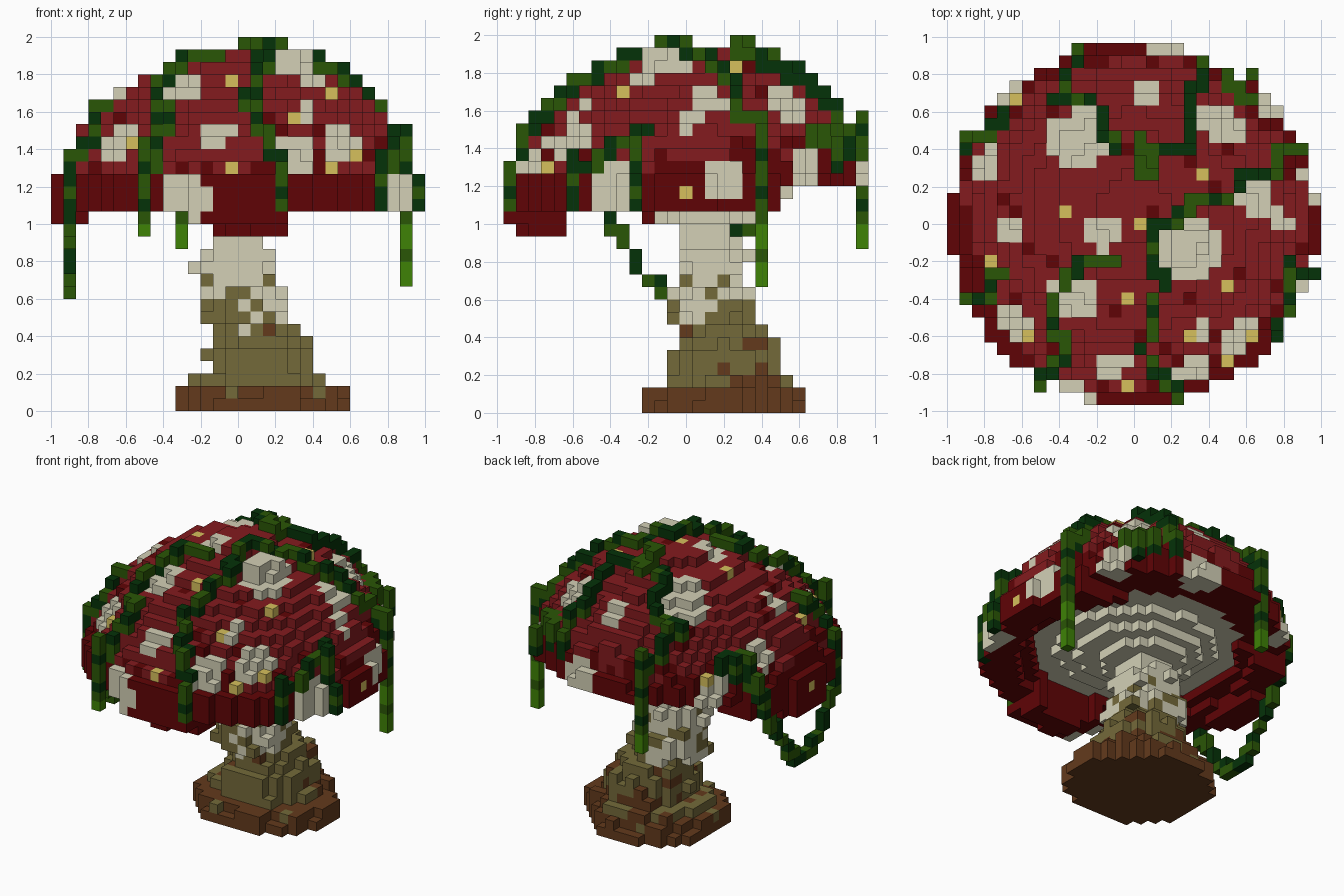
import bpy, bmesh, math, random
from mathutils import Vector

if "Cube" in bpy.data.objects:
    bpy.data.objects.remove(bpy.data.objects["Cube"])

random.seed(4)
S = 1 / 15                       # voxel size
NX, NY, NZ = 30, 29, 30


def srgb(r, g, b):
    return tuple(((c / 255 + 0.055) / 1.055) ** 2.4 if c > 10 else c / 3295 for c in (r, g, b)) + (1,)


COLOURS = {
    "red": srgb(131, 27, 30), "dark_red": srgb(96, 4, 6), "cream": srgb(211, 208, 182),
    "yellow": srgb(214, 192, 92), "dark_green": srgb(5, 50, 8), "mid_green": srgb(42, 86, 6),
    "bright_green": srgb(62, 130, 6), "olive": srgb(116, 106, 58), "brown": srgb(99, 58, 28),
}
NAMES = list(COLOURS)
MATS = []
for n, c in COLOURS.items():
    m = bpy.data.materials.new(n)
    m.diffuse_color = c
    m.use_nodes = True
    m.node_tree.nodes["Principled BSDF"].inputs["Base Color"].default_value = m.diffuse_color
    MATS.append(m)


def centre(v):
    return Vector((-NX / 2 + v[0] + .5, -NY / 2 + v[1] + .5, v[2] + .5)) * S


def voxel(x, y, z):
    return (min(NX - 1, max(0, math.floor(x / S + NX / 2))),
            min(NY - 1, max(0, math.floor(y / S + NY / 2))),
            min(NZ - 1, max(0, math.floor(z / S))))


DIRS = [(1, 0, 0), (-1, 0, 0), (0, 1, 0), (0, -1, 0), (0, 0, 1), (0, 0, -1)]


def shifted(v, d):
    return (v[0] + d[0], v[1] + d[1], v[2] + d[2])


def norm_r(x, y):
    return math.hypot(x / .985, y / .965)


def dome_z(x, y):
    return 1.07 + .08 * y + .85 * math.sqrt(max(0, 1 - norm_r(x, y) ** 1.87))


# Cap: tilted dome over a lip that hangs lowest at the front
def in_cap(v):
    x, y, z = centre(v)
    k, rn = v[2], norm_r(x, y)
    if rn > 1.0:
        return False
    if k >= 18:
        return z <= max(dome_z(x, y), 1.25)
    front = y < -.65
    inner = .72 if front and abs(x) < .3 else {17: .70, 16: .79}.get(k, .84)
    if rn < inner:
        return False
    if k >= 16:
        return y < .5
    if k == 15:
        return (front and abs(x) < .27) or (x < -.8 and abs(y) < .25)
    return k == 14 and front and -.13 < x < .27 and rn < .9


cap, stem, vines = {}, {}, {}
for i in range(NX):
    for j in range(NY):
        for k in range(14, NZ):
            v = (i, j, k)
            if in_cap(v):
                x, y, z = centre(v)
                dark = z < 1.31 + .05 * y
                chance = .4 if z < 1.5 and norm_r(x, y) > .85 else .06
                cap[v] = "dark_red" if dark or random.random() < chance else "red"
                if k == 18 and math.hypot(x, y) < .69:      # gill disc
                    cap[v] = "cream"

# Cream spots: upper ones as x, y, radius; low ones as x, y, z, radius
UPPER_SPOTS = [
    (-.3, .47, .17), (.3, -.13, .19), (-.17, -.05, .1), (-.33, -.4, .13), (-.8, .33, .12),
    (-.67, -.05, .09), (.47, .55, .13), (.06, .7, .1), (.66, .13, .11), (.37, -.57, .07),
    (-.13, -.75, .1), (-.62, -.55, .12), (.8, .03, .06)]
LOW_SPOTS = [
    (-.3, -.9, 1.15, .16), (.3, -.83, 1.38, .14), (.95, .2, 1.23, .12), (.88, -.35, 1.2, .14),
    (.58, -.6, 1.43, .14), (.7, .65, 1.3, .12), (-.67, .67, 1.3, .12), (.2, .93, 1.25, .14),
    (.85, -.45, 1.13, .08)]
spots = [(x, y, dome_z(x, y) - .02, r) for x, y, r in UPPER_SPOTS] + LOW_SPOTS
for x, y, z, r in spots:
    c = Vector((x, y, z))
    inside = [v for v in cap if (centre(v) - c).length < r]
    for v in inside:
        cap[v] = "cream"
    if r == .19:                                             # raised middle of the big spot
        for v in inside:
            up = shifted(v, (0, 0, 1))
            if up not in cap and up[2] < NZ - 1 and (centre(v) - c).length < r * .6:
                cap[up] = "cream"


def top_of(x, y):
    i, j, _ = voxel(x, y, 0)
    col = [k for k in range(NZ) if (i, j, k) in cap]
    return max(col) if col else None


# Yellow flecks on the dome and on the rim
FLECKS = [(-.37, .07), (.03, 0), (.37, .27), (.5, -.33), (-.03, -.4), (-.57, -.6), (-.77, -.2), (.28, -.63),
          (.63, -.6), (-.03, -.87), (.57, .67), (-.63, .67), (.5, -.73), (.9, .37)]
for x, y in FLECKS:
    k = top_of(x, y)
    if k is not None:
        i, j, _ = voxel(x, y, 0)
        cap[(i, j, k)] = "yellow"
for x, y, z in [(.97, 0, 1.17), (-.97, -.03, 1.17)]:
    cap[voxel(x, y, z)] = "yellow"

# Stem: z rows with centre and radii in x and y, flaring at foot and gills
ROWS = [(1, .12, .19, .48, .45), (2, .12, .19, .47, .44), (3, .1, .23, .35, .33), (5, .13, .2, .27, .3),
        (6, .12, .22, .25, .25), (7, .1, .21, .23, .22), (10, .03, .14, .23, .23),
        (12, 0, .13, .22, .19), (13, 0, .13, .2, .19), (14, 0, .12, .15, .18),
        (15, 0, .1, .16, .17), (16, .02, .1, .27, .27), (17, .02, .06, .39, .39), (18, .01, .03, .51, .51)]
k0 = 0
for k1, cx, cy, rx, ry in ROWS:
    for k in range(k0, k1):
        for i in range(NX):
            for j in range(NY):
                x, y, z = centre((i, j, k))
                d = math.hypot((x - cx) / rx, (y - cy) / ry)
                bump = 1.1 if 2 <= k < 13 and random.random() < .3 else 1.0
                if k == 1 and random.random() < .3:
                    bump = .88
                if k < 2 and x + y > .86:
                    continue
                if d < bump and (i, j, k) not in cap:
                    t = random.random()
                    if k < 2:
                        col = "olive" if k == 1 and t < .1 else "brown"
                    elif z < .45:
                        edge = .55 if y > .25 and z < .3 else .08
                        col = "brown" if t < edge else "cream" if t > .85 and z > .38 else "olive"
                    else:
                        lim = max(.05, .6 - 1.7 * (z - .45)) if k < 14 else 0
                        col = "olive" if t < lim else "cream"
                    stem[(i, j, k)] = col
    k0 = k1


# Vines: paths laid one voxel above the cap, strands replacing what they cross
def add_vine(v, hanging=False):
    if hanging:
        cap.pop(v, None)
    if v in cap or v in stem:
        return
    band = (v[0] + v[1] + 2 * v[2]) // 3 % 2
    if hanging and v[2] < 16:
        vines[v] = "bright_green" if v[2] % 3 else "mid_green"
    else:
        vines[v] = "dark_green" if band else "mid_green"


def samples(pts, step=.02):
    for a, b in zip(pts, pts[1:]):
        a, b = Vector(a), Vector(b)
        n = max(1, int((b - a).length / step))
        for t in range(n + 1):
            yield a.lerp(b, t / n)


PATHS = [
    [(.3, .05), (.13, 0), (.1, -.2), (.17, -.3), (.1, -.4), (.1, -.55), (.05, -.68), (.13, -.78), (.22, -.88)],
    [(-.1, -.23), (-.2, -.2), (-.37, -.27), (-.43, -.45), (-.37, -.7), (-.47, -.8)],
    [(-.9, -.38), (-.8, -.4), (-.73, -.27)],
    [(-.87, .45), (-.77, .5), (-.7, .58)],
    [(-.3, .88), (-.37, .8), (-.4, .67), (-.2, .65), (-.15, .5), (-.1, .42)],
    [(0, .47), (0, .27), (.13, .27), (.13, .4), (.27, .42), (.27, .65), (.37, .8), (.37, .87)],
    [(.87, .4), (.78, .43), (.78, .3), (.6, .27), (.5, .13), (.33, .13), (.2, .03)],
    [(.83, -.22), (.9, -.25), (.83, -.3), (.83, -.47), (.77, -.55)],
    [(.5, .8), (.5, .72), (.63, .65)]]
for path in PATHS:
    last = None
    for p in samples(path):
        k = top_of(*p)
        if k is None:
            last = None
            continue
        i, j, _ = voxel(p.x, p.y, 0)
        k = min(k + 1, NZ - 1)
        hi = k if last is None else max(k, last[2] if last[:2] != (i, j) else k)
        for kk in range(k, hi + 1):
            add_vine((i, j, kk))
        if last and last[2] < k:
            for kk in range(last[2], k + 1):
                add_vine((last[0], last[1], kk))
        last = (i, j, k)

# Hanging strands (x, y, top, bottom) and one drooping loop
for x, y, hi, lo in [(.9, .43, 1.52, .68), (-.3, .93, 1.58, .88), (-.5, -.87, 1.4, .94), (.6, .78, 1.45, 1.3),
                     (.23, -.93, 1.32, 1.08), (-.9, -.42, 1.38, .95), (.97, -.25, 1.25, 1.08),
                     (.78, -.61, 1.38, 1.08)]:
    for k in range(voxel(x, y, lo)[2], voxel(x, y, hi)[2] + 1):
        i, j, _ = voxel(x, y, 0)
        add_vine((i, j, k), True)
for p in samples([(-.9, -.4, 1.0), (-.9, -.3, .88), (-.9, -.26, .75), (-.9, -.18, .7), (-.9, -.08, .63),
                  (-.9, .05, .66), (-.9, .17, .8), (-.9, .27, .9), (-.9, .35, 1.08), (-.9, .43, 1.2),
                  (-.9, .45, 1.38)]):
    add_vine(voxel(*p))


# Meshes: keep only the exposed voxel faces
def build(name, cells, solid):
    bm = bmesh.new()
    verts = {}

    def vert(p):
        if p not in verts:
            verts[p] = bm.verts.new(((p[0] - NX / 2) * S, (p[1] - NY / 2) * S, p[2] * S))
        return verts[p]

    for v, col in cells.items():
        for d in DIRS:
            if shifted(v, d) in solid:
                continue
            a = [abs(c) for c in d].index(1)
            u, w = (a + 1) % 3, (a + 2) % 3
            corners = []
            for du, dw in ((0, 0), (1, 0), (1, 1), (0, 1)):
                p = list(v)
                p[a] += d[a] > 0
                p[u] += du
                p[w] += dw
                corners.append(vert(tuple(p)))
            if d[a] < 0:
                corners.reverse()
            bm.faces.new(corners).material_index = NAMES.index(col)
    mesh = bpy.data.meshes.new(name)
    bm.to_mesh(mesh)
    bm.free()
    for m in MATS:
        mesh.materials.append(m)
    bpy.context.collection.objects.link(bpy.data.objects.new(name, mesh))


everything = set(cap) | set(stem) | set(vines)
build("mushroom_cap", cap, everything)
build("mushroom_stem", stem, everything)
build("hanging_vines", vines, everything)
